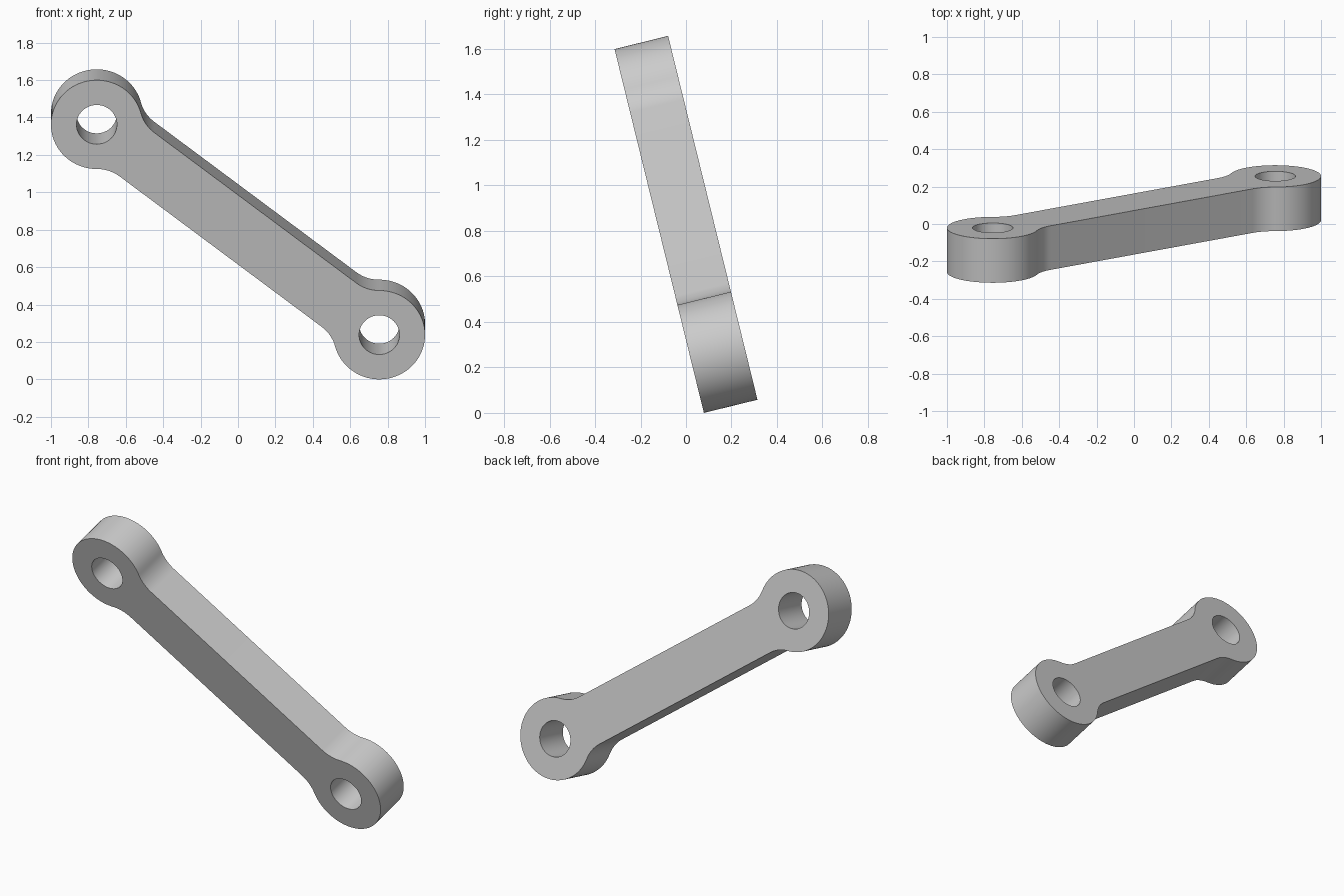
import bpy, bmesh
from math import sin, cos, atan2, hypot, sqrt, pi, radians
from mathutils import Matrix, Vector

cube = bpy.data.objects.get("Cube")
if cube:
    bpy.data.objects.remove(cube, do_unlink=True)

# Main dimensions, measured in the plane of the link
HUB_R, HOLE_R, BAR_HALF, FILLET_R = 0.2446, 0.108, 0.152, 0.2
THICK = 0.2425
CX, CZ = 0.7554, 0.579          # hub centres at (-CX, CZ) and (CX, -CZ)
LEAN = radians(13.8)
HEIGHT = 2 * (CZ + HUB_R) * cos(LEAN) + THICK * sin(LEAN)

half_len = hypot(CX, CZ)
fillet_t = BAR_HALF + FILLET_R
fillet_s = sqrt((HUB_R + FILLET_R) ** 2 - fillet_t ** 2)
meet = atan2(fillet_t, fillet_s)  # where hub and fillet touch


def arc(cx, cy, r, a0, a1, n):
    """Points along an arc, ends included."""
    return [(cx + r * cos(a0 + (a1 - a0) * i / n),
             cy + r * sin(a0 + (a1 - a0) * i / n)) for i in range(n + 1)]


# Half outline around the right-hand hub, then the same turned half a turn
fx = half_len - fillet_s
half = arc(fx, -fillet_t, FILLET_R, pi / 2, meet * -1 + 0, 12)
half += arc(half_len, 0, HUB_R, meet - pi, pi - meet, 64)[1:]
half += arc(fx, fillet_t, FILLET_R, meet, -pi / 2, 12)[1:]
# The fillets bend towards the hub, so mirror their start angles
half[:13] = arc(fx, -fillet_t, FILLET_R, pi / 2, meet, 12)
half[-13:] = arc(fx, fillet_t, FILLET_R, -meet, -pi / 2, 12)
outline = half + [(-x, -y) for x, y in half]
holes = [arc(s * half_len, 0, HOLE_R, 0, 2 * pi, 48)[:-1] for s in (-1, 1)]

# Fill the profile and extrude it through the thickness
bm = bmesh.new()
for loop in [outline] + holes:
    verts = [bm.verts.new((x, -THICK / 2, y)) for x, y in loop]
    for a, b in zip(verts, verts[1:] + verts[:1]):
        bm.edges.new((a, b))
bmesh.ops.triangle_fill(bm, edges=bm.edges[:], use_beauty=True,
                        normal=Vector((0, -1, 0)))
grown = bmesh.ops.extrude_face_region(bm, geom=bm.faces[:], use_keep_orig=True)
bmesh.ops.translate(bm, vec=(0, THICK, 0),
                    verts=[g for g in grown["geom"] if isinstance(g, bmesh.types.BMVert)])
bmesh.ops.recalc_face_normals(bm, faces=bm.faces[:])

# Slope the link down to the left, lean it and stand it on the ground
slope = Matrix.Rotation(atan2(CZ, CX), 4, 'Y')
lean = Matrix.Rotation(LEAN, 4, 'X')
bm.transform(Matrix.Translation((0, 0, HEIGHT / 2)) @ lean @ slope)

mesh = bpy.data.meshes.new("link_arm")
bm.to_mesh(mesh)
bm.free()
link = bpy.data.objects.new("link_arm", mesh)
bpy.context.collection.objects.link(link)

# Plain grey metal
grey = bpy.data.materials.new("plain_grey")
grey.use_nodes = True
color = (0.6, 0.6, 0.6, 1)
grey.diffuse_color = color
grey.node_tree.nodes["Principled BSDF"].inputs["Base Color"].default_value = color
mesh.materials.append(grey)

# Smooth round walls, sharp rims
bpy.ops.object.select_all(action='DESELECT')
link.select_set(True)
bpy.context.view_layer.objects.active = link
bpy.ops.object.shade_smooth_by_angle(angle=radians(30))
